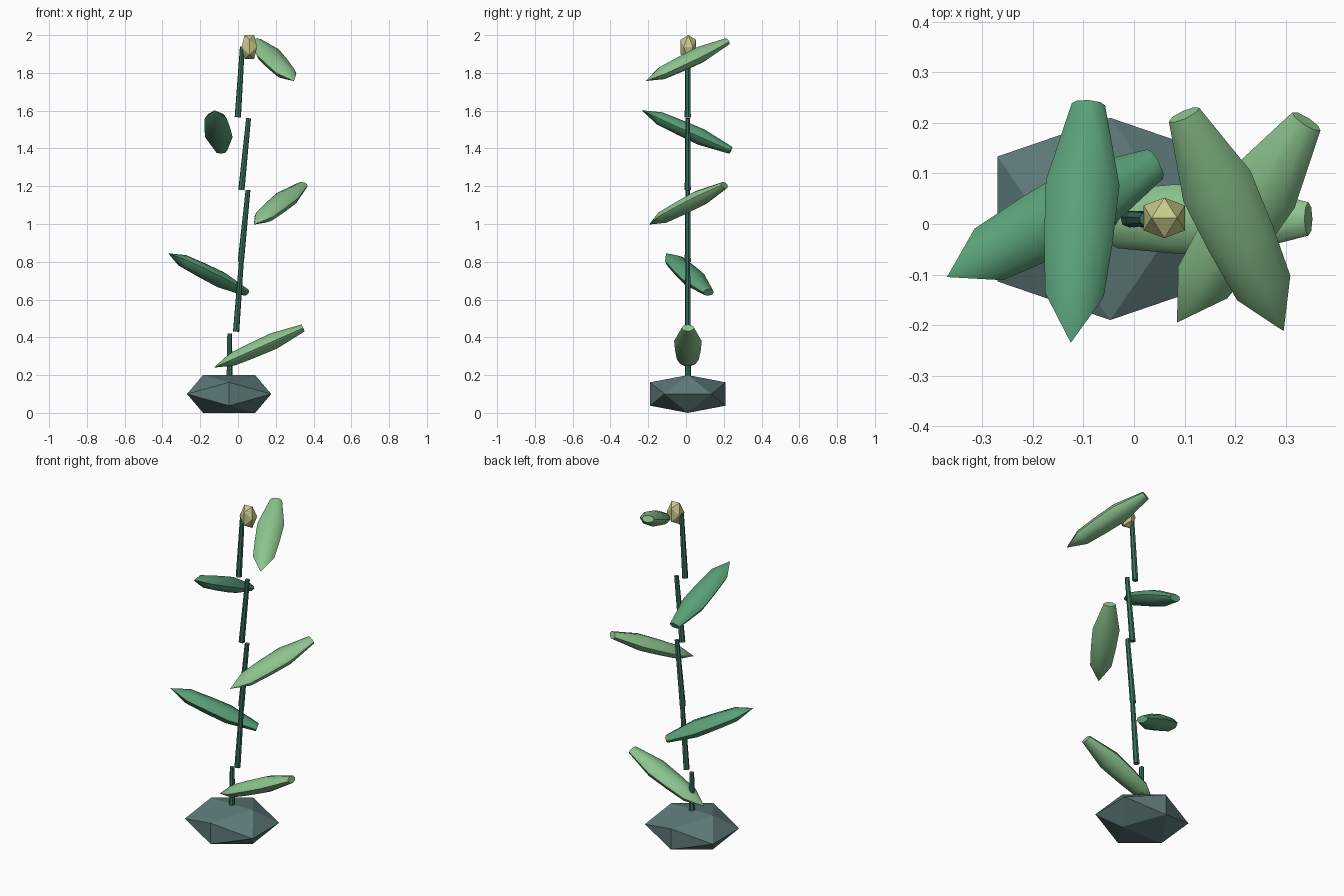
import bpy, bmesh, math
from mathutils import Vector

if "Cube" in bpy.data.objects:
    bpy.data.objects.remove(bpy.data.objects["Cube"])


def material(name, rgb):
    m = bpy.data.materials.new(name)
    m.diffuse_color = (*rgb, 1)
    m.use_nodes = True
    m.node_tree.nodes["Principled BSDF"].inputs["Base Color"].default_value = m.diffuse_color
    return m


ROCK = material("slate", (0.11, 0.19, 0.19))
STEM = material("stem_green", (0.04, 0.17, 0.11))
LIGHT = material("light_leaf", (0.26, 0.55, 0.27))
DARK = material("dark_leaf", (0.10, 0.35, 0.19))
BUD = material("bud_yellow", (0.58, 0.58, 0.26))


def finish(bm, name, mat, smooth=None):
    bmesh.ops.recalc_face_normals(bm, faces=bm.faces)
    me = bpy.data.meshes.new(name)
    bm.to_mesh(me)
    bm.free()
    me.materials.append(mat)
    ob = bpy.data.objects.new(name, me)
    bpy.context.collection.objects.link(ob)
    if smooth:
        bpy.ops.object.select_all(action='DESELECT')
        ob.select_set(True)
        bpy.context.view_layer.objects.active = ob
        bpy.ops.object.shade_smooth_by_angle(angle=math.radians(smooth))
    return ob


def icosahedron(name, center, half, mat):
    # twelve corners of three crossed golden rectangles, fitted to half sizes
    g = 2 / (1 + math.sqrt(5))
    bm = bmesh.new()
    for a in (-1, 1):
        for b in (-g, g):
            for p in ((b, 0, a), (0, a, b), (a, b, 0)):
                bm.verts.new([c + h * q for c, h, q in zip(center, half, p)])
    bmesh.ops.convex_hull(bm, input=bm.verts)
    return finish(bm, name, mat)


def loft(name, start, end, profile, sides, flat, mat, smooth):
    # rings of (position along axis, radius); radius 0 closes to a point
    start, end = Vector(start), Vector(end)
    axis = (end - start).normalized()
    side = axis.cross(Vector((0, 0, 1)))
    side = side.normalized() if side.length > 0.001 else Vector((1, 0, 0))
    up = side.cross(axis)
    bm = bmesh.new()
    rings = []
    for t, r in profile:
        c = start.lerp(end, t)
        if r == 0:
            rings.append([bm.verts.new(c)] * sides)
            continue
        rings.append([bm.verts.new(c + side * r * math.cos(a) + up * r * flat * math.sin(a))
                      for a in (2 * math.pi * k / sides for k in range(sides))])
    for lo, hi in zip(rings, rings[1:]):
        for k in range(sides):
            n = (k + 1) % sides
            corners = [lo[k], lo[n], hi[n], hi[k]]
            bm.faces.new(list(dict.fromkeys(corners)))
    for ring in (rings[0], rings[-1]):
        if ring[0] is not ring[1]:
            bm.faces.new(ring)
    return finish(bm, name, mat, smooth)


# base rock and top bud
icosahedron("base_rock", (-0.047, 0.01, 0.10), (0.223, 0.20, 0.10), ROCK)
icosahedron("bud", (0.06, 0.012, 1.937), (0.041, 0.04, 0.063), BUD)

# stem pieces: bottom x, bottom z, top x, top z
stems = [(-0.045, 0.18, -0.045, 0.42), (-0.01, 0.43, 0.018, 0.805),
         (0.015, 0.80, 0.053, 1.18), (0.018, 1.18, 0.056, 1.56),
         (-0.001, 1.565, 0.023, 1.94)]
for i, (x0, z0, x1, z1) in enumerate(stems):
    loft(f"stem_{i + 1}", (x0, 0.01, z0), (x1, 0.01, z1),
         [(0, 0.017), (1, 0.013)], 7, 1, STEM, 30)

# leaves: blunt end, pointed end
leaves = [((0.345, 0.01, 0.45), (-0.127, 0.01, 0.24)),
          ((0.042, 0.119, 0.638), (-0.37, -0.105, 0.845)),
          ((0.341, 0.203, 1.205), (0.085, -0.195, 0.997)),
          ((-0.09, 0.237, 1.39), (-0.125, -0.235, 1.602)),
          ((0.099, 0.216, 1.965), (0.296, -0.212, 1.757))]
blade = [(0, 0.033), (0.33, 0.073), (0.57, 0.068), (0.8, 0.058), (1, 0)]
for i, (blunt, tip) in enumerate(leaves):
    loft(f"leaf_{i + 1}", blunt, tip, blade, 8, 0.6, DARK if i % 2 else LIGHT, 50)
